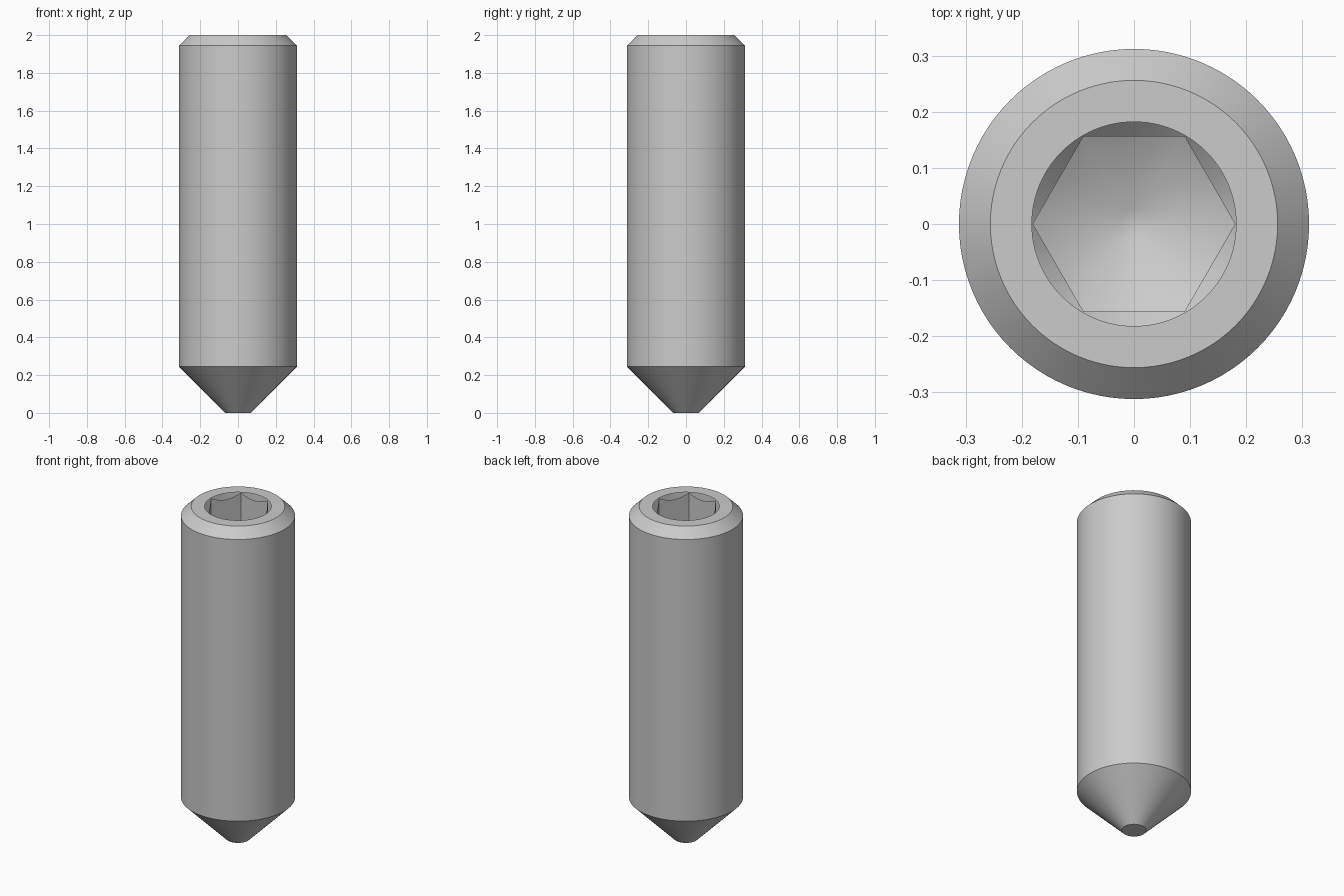
import bpy, bmesh, math

if "Cube" in bpy.data.objects:
    bpy.data.objects.remove(bpy.data.objects["Cube"])

# Material
steel = bpy.data.materials.new("plain steel grey")
steel.use_nodes = True
GREY = (0.6, 0.6, 0.6, 1)
steel.diffuse_color = GREY
steel.node_tree.nodes["Principled BSDF"].inputs["Base Color"].default_value = GREY


def lathe(name, profile, sides=96):
    """Closed solid of revolution from (radius, height) pairs, bottom to top."""
    bm = bmesh.new()
    rings = [[bm.verts.new((r * math.cos(2 * math.pi * i / sides),
                            r * math.sin(2 * math.pi * i / sides), z))
              for i in range(sides)] for r, z in profile]
    for low, high in zip(rings, rings[1:]):
        for i in range(sides):
            j = (i + 1) % sides
            bm.faces.new((low[i], low[j], high[j], high[i]))
    bm.faces.new(rings[0][::-1])
    bm.faces.new(rings[-1])
    mesh = bpy.data.meshes.new(name)
    bm.to_mesh(mesh)
    bm.free()
    mesh.materials.append(steel)
    obj = bpy.data.objects.new(name, mesh)
    bpy.context.collection.objects.link(obj)
    return obj


def combine(target, tool, operation):
    """Apply a boolean to target and discard the tool."""
    mod = target.modifiers.new(operation.lower(), "BOOLEAN")
    mod.operation, mod.object, mod.solver = operation, tool, "EXACT"
    bpy.context.view_layer.objects.active = target
    bpy.ops.object.modifier_apply(modifier=mod.name)
    bpy.data.objects.remove(tool)


R = 0.312          # shank radius
HEX = 0.181        # socket corner radius
SLOPE = math.tan(math.radians(30))

# Shank with cone point and chamfered head
screw = lathe("set_screw", [(0.067, 0), (R, 0.245), (R, 1.945), (0.256, 2)])

# Hexagonal socket with a drilled conical floor
socket = lathe("socket_cutter", [(HEX, 1.4), (HEX, 2.2)], sides=6)
drill = lathe("drill_tool", [(0.025, 1.53), (0.25, 1.53 + 0.225 * SLOPE), (0.25, 2.1)])
combine(socket, drill, "INTERSECT")
combine(screw, socket, "DIFFERENCE")

# Countersink around the socket mouth
countersink = lathe("countersink_cutter", [(0.082, 1.9), (0.282, 2.1)])
combine(screw, countersink, "DIFFERENCE")

# Smooth round surfaces, crisp edges
bpy.ops.object.select_all(action="DESELECT")
screw.select_set(True)
bpy.context.view_layer.objects.active = screw
bpy.ops.object.shade_smooth_by_angle(angle=math.radians(35))
